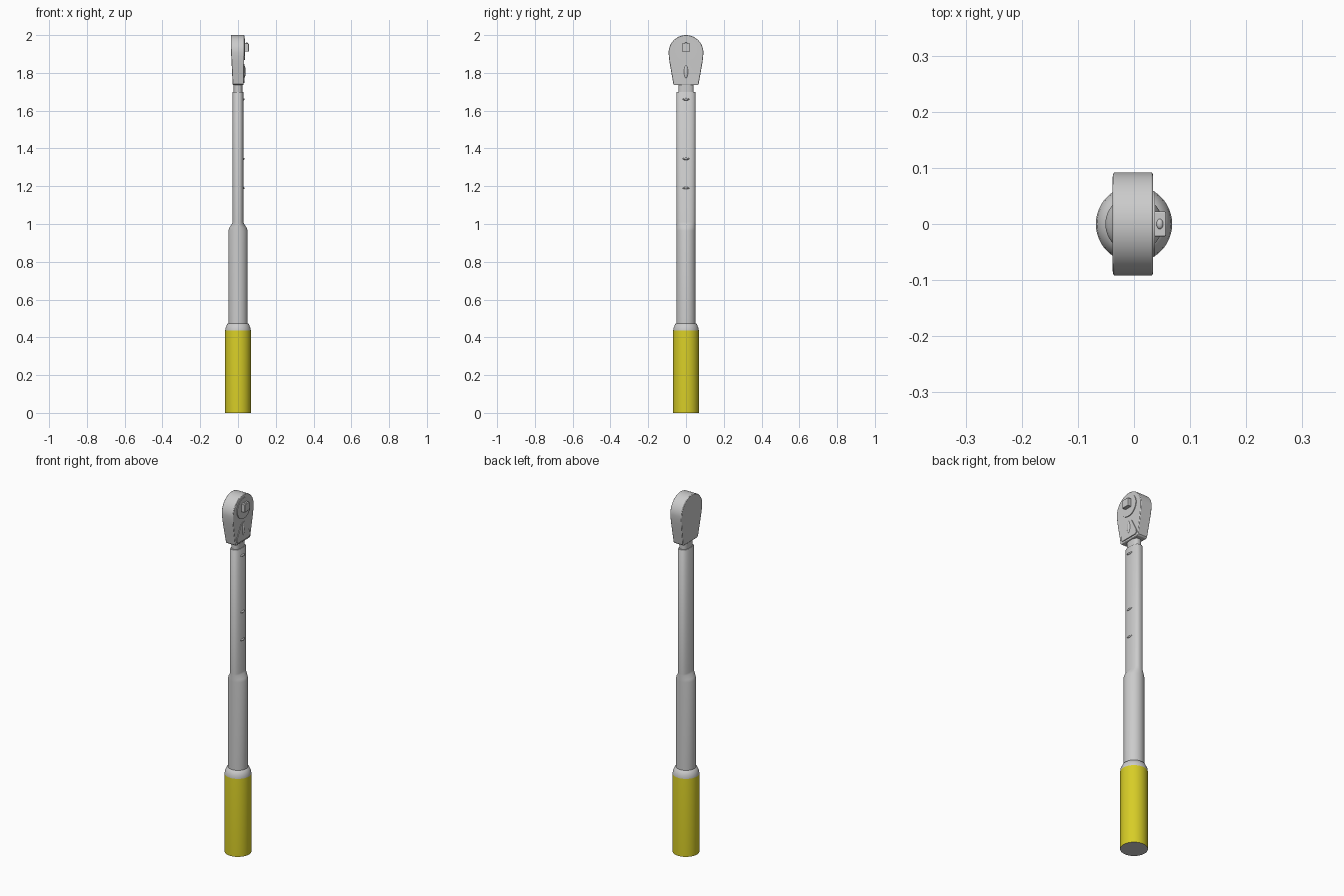
import bpy, bmesh, math
from mathutils import Vector

if "Cube" in bpy.data.objects:
    bpy.data.objects.remove(bpy.data.objects["Cube"])


def material(name, rgb):
    m = bpy.data.materials.new(name)
    m.diffuse_color = (*rgb, 1)
    m.use_nodes = True
    m.node_tree.nodes["Principled BSDF"].inputs["Base Color"].default_value = m.diffuse_color
    return m


STEEL = material("steel grey", (0.60, 0.60, 0.60))
YELLOW = material("grip yellow", (0.68, 0.61, 0.02))


def finish(name, bm, mats, angle=35, bevel=0):
    bmesh.ops.recalc_face_normals(bm, faces=bm.faces[:])
    me = bpy.data.meshes.new(name)
    bm.to_mesh(me)
    bm.free()
    ob = bpy.data.objects.new(name, me)
    bpy.context.collection.objects.link(ob)
    for m in mats:
        me.materials.append(m)
    if bevel:
        b = ob.modifiers.new("soft edges", 'BEVEL')
        b.width, b.segments, b.limit_method = bevel, 2, 'ANGLE'
        b.angle_limit = math.radians(40)
    bpy.ops.object.select_all(action='DESELECT')
    ob.select_set(True)
    bpy.context.view_layer.objects.active = ob
    bpy.ops.object.shade_smooth_by_angle(angle=math.radians(angle))
    return ob


def loft(name, rings, mats=(STEEL,), n=48, rule=None):
    """Stack of (z, x radius, y radius, roundness power) rings, capped."""
    bm = bmesh.new()
    loops = []
    for z, rx, ry, p in rings:
        loop = []
        for i in range(n):
            a = 2 * math.pi * i / n
            c, s = math.cos(a), math.sin(a)
            loop.append(bm.verts.new((rx * math.copysign(abs(c) ** (2 / p), c),
                                      ry * math.copysign(abs(s) ** (2 / p), s), z)))
        loops.append(loop)
    for lo, hi in zip(loops, loops[1:]):
        for i in range(n):
            j = (i + 1) % n
            bm.faces.new((lo[i], lo[j], hi[j], hi[i]))
    bm.faces.new(loops[0][::-1])
    bm.faces.new(loops[-1])
    if rule:
        bm.normal_update()
        for f in bm.faces:
            f.material_index = rule(f)
    return finish(name, bm, mats)


def plate(name, outline, x_back, x_front, bevel=0):
    """Extrude a (y, z) outline along x; x limits may be functions of z."""
    bm = bmesh.new()
    back = [bm.verts.new((x_back(z), y, z)) for y, z in outline]
    front = [bm.verts.new((x_front(z), y, z)) for y, z in outline]
    bm.faces.new(back)
    bm.faces.new(front)
    for i in range(len(outline)):
        j = (i + 1) % len(outline)
        bm.faces.new((back[i], back[j], front[j], front[i]))
    return finish(name, bm, (STEEL,), bevel=bevel)


def ball(name, loc, size):
    bm = bmesh.new()
    bmesh.ops.create_uvsphere(bm, u_segments=20, v_segments=12, radius=1)
    for v in bm.verts:
        v.co = Vector(loc) + Vector(a * b for a, b in zip(v.co, size))
    return finish(name, bm, (STEEL,), 60)


# Yellow grip with a bare steel end face and steel upper collar
loft("grip", [(0, .068, .068, 2), (.435, .068, .068, 2), (.450, .066, .066, 2),
              (.470, .057, .057, 2), (.475, .050, .050, 2)], (STEEL, YELLOW),
     rule=lambda f: int(f.calc_center_median().z < .436 and f.normal.z > -.5))

# Round lower tube flowing into a flattened upper tube
loft("tube", [(.44, .051, .051, 2), (.965, .051, .051, 2), (.98, .046, .051, 2),
              (1.0, .033, .050, 2.2), (1.01, .029, .050, 2.5),
              (1.697, .029, .050, 2.5), (1.70, .027, .048, 2.5)])
loft("neck", [(1.68, .024, .040, 2.5), (1.76, .024, .040, 2.5)])

# Pins along the drive side of the tube
for k, z in enumerate((1.19, 1.345, 1.66)):
    ball("pin_%d" % (k + 1), (.027, 0, z), (.008, .018, .006))

# Ratchet head: round top narrowing to a blunt base
side = [(.092 * math.cos(a), 1.908 + .092 * math.sin(a))
        for a in (math.pi / 2 * i / 14 for i in range(14))]
right = [(.060, 1.735), (.067, 1.742), (.071, 1.765), (.080, 1.815),
         (.088, 1.862), (.091, 1.888)] + side
outline = right + [(0, 2.0)] + [(-y, z) for y, z in reversed(right)]
plate("head", outline,
      lambda z: -.028 - .010 * min(1, (z - 1.735) / .2),
      lambda z: .030 + .004 * min(1, (z - 1.735) / .2), bevel=.003)

# Round drive cover and triangular selector panel
cover = [(.058 * math.cos(2 * math.pi * i / 40), 1.925 + .058 * math.sin(2 * math.pi * i / 40))
         for i in range(40)]
plate("drive_cover", cover, lambda z: .030, lambda z: .037)
half = [(.050, 1.746), (.059, 1.756), (.058, 1.768), (.022, 1.838), (.010, 1.847)]
plate("selector_panel", half + [(-y, z) for y, z in reversed(half)],
      lambda z: .028, lambda z: .035)
ball("selector_lever", (.033, 0, 1.806), (.007, .011, .034))

# Square drive with its retaining ball
sq = [(-.022, 1.912), (.022, 1.912), (.022, 1.956), (-.022, 1.956)]
plate("square_drive", sq, lambda z: .03, lambda z: .057, bevel=.002)
ball("retaining_ball", (.046, 0, 1.956), (.006, .009, .005))
